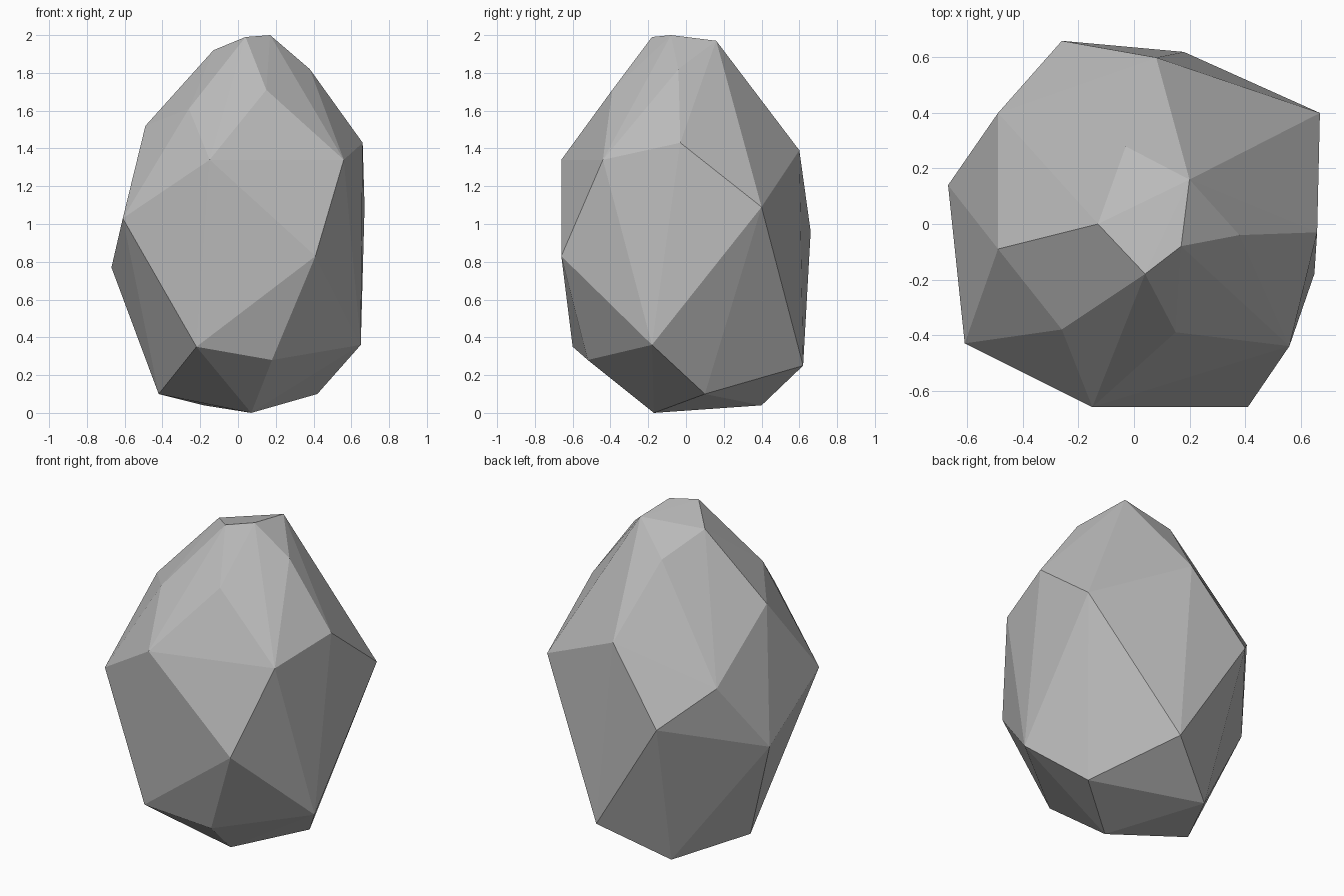
import bpy
import bmesh
from mathutils import Vector

# Remove the default object only
default_cube = bpy.data.objects.get("Cube")
if default_cube:
    bpy.data.objects.remove(default_cube, do_unlink=True)


def make_material(name, colour):
    """One flat, matte colour."""
    material = bpy.data.materials.new(name)
    material.use_nodes = True
    material.diffuse_color = colour
    shader = material.node_tree.nodes["Principled BSDF"]
    shader.inputs["Base Color"].default_value = colour
    shader.inputs["Roughness"].default_value = 0.9
    return material


def make_faceted_stone(name, bands, material):
    """Wrap a convex faceted skin around the corner points of all bands."""
    bm = bmesh.new()
    for corners in bands:
        for corner in corners:
            bm.verts.new(Vector(corner))
    hull = bmesh.ops.convex_hull(bm, input=list(bm.verts))
    # Drop any corner that ended up inside the skin
    loose = [v for v in hull["geom_interior"] if isinstance(v, bmesh.types.BMVert)]
    bmesh.ops.delete(bm, geom=loose, context="VERTS")
    bmesh.ops.recalc_face_normals(bm, faces=list(bm.faces))
    for face in bm.faces:
        face.smooth = False

    mesh = bpy.data.meshes.new(name)
    bm.to_mesh(mesh)
    bm.free()
    mesh.materials.append(material)
    stone = bpy.data.objects.new(name, mesh)
    bpy.context.collection.objects.link(stone)
    return stone


# Corner points of the boulder, in bands from the ground to the peak
base = [(0.07, -0.17, 0), (-0.18, 0.4, 0.04), (0.42, 0.1, 0.1), (-0.42, -0.03, 0.1)]
foot = [(0.18, 0.62, 0.25), (0.18, -0.52, 0.28),
        (-0.22, -0.6, 0.35), (0.65, -0.18, 0.36)]
belly = [(-0.67, 0.14, 0.77), (0.41, -0.66, 0.83), (-0.26, 0.66, 0.96),
         (-0.61, -0.43, 1.03), (0.67, 0.4, 1.09), (-0.49, 0.4, 1.18)]
shoulder = [(-0.15, -0.66, 1.34), (0.56, -0.44, 1.34), (0.08, 0.6, 1.39),
            (0.66, -0.03, 1.43), (-0.49, -0.09, 1.52), (-0.26, -0.38, 1.61)]
crown = [(0.15, -0.39, 1.71), (-0.03, 0.28, 1.81), (0.38, -0.04, 1.82)]
peak = [(-0.13, 0, 1.92), (0.2, 0.16, 1.97), (0.04, -0.18, 1.99), (0.17, -0.08, 2)]

stone_grey = make_material("stone grey", (0.5, 0.5, 0.5, 1))
make_faceted_stone("boulder", [base, foot, belly, shoulder, crown, peak], stone_grey)
